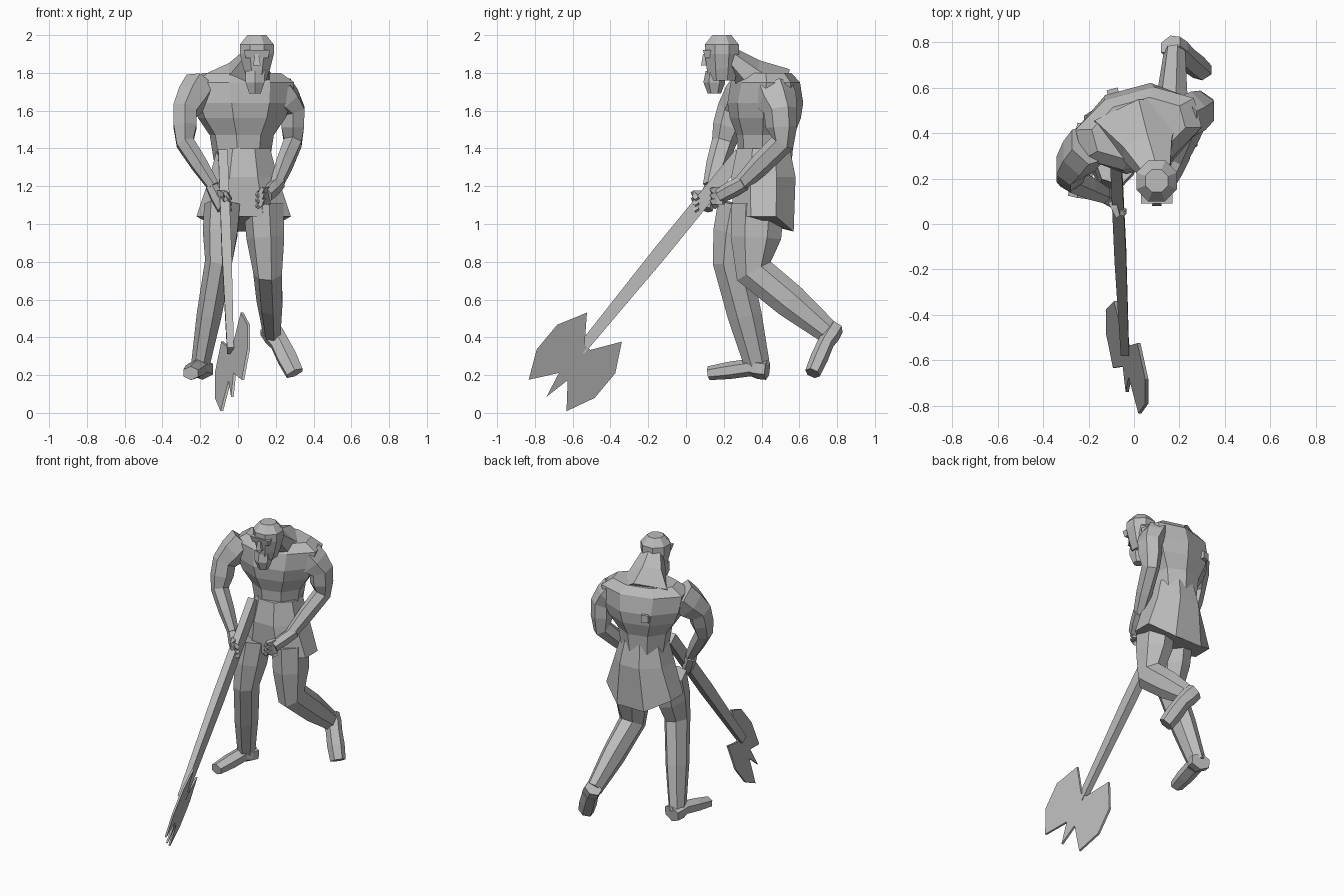
import bpy, bmesh, math
from mathutils import Vector, Matrix

default_cube = bpy.data.objects.get("Cube")
if default_cube:
    bpy.data.objects.remove(default_cube, do_unlink=True)

# One plain grey for the whole figure
grey = bpy.data.materials.new("plain grey")
grey.use_nodes = True
colour = (.5, .5, .5, 1)
grey.diffuse_color = colour
grey.node_tree.nodes["Principled BSDF"].inputs["Base Color"].default_value = colour

UP = Vector((0, 0, 1))
SIDEWAYS = Vector((1, 0, 0))
twist = math.radians(15)


def finish(bm, name):
    bmesh.ops.recalc_face_normals(bm, faces=bm.faces[:])
    mesh = bpy.data.meshes.new(name)
    bm.to_mesh(mesh)
    bm.free()
    mesh.materials.append(grey)
    obj = bpy.data.objects.new(name, mesh)
    bpy.context.collection.objects.link(obj)
    return obj


def bridge(bm, lower, upper):
    count = len(lower)
    for index in range(count):
        following = (index + 1) % count
        bm.faces.new((lower[index], lower[following], upper[following], upper[index]))


def ring(bm, centre, across, depth, sides):
    """Polygon of vertices whose flat sides touch the given half sizes."""
    grow = 1 / math.cos(math.pi / sides)
    points = []
    for index in range(sides):
        angle = math.tau * (index + .5) / sides
        offset = across * math.cos(angle) + depth * math.sin(angle)
        points.append(bm.verts.new(centre + offset * grow))
    return points


def skin(bm, loops, name):
    for lower, upper in zip(loops, loops[1:]):
        bridge(bm, lower, upper)
    bm.faces.new(loops[0])
    bm.faces.new(loops[-1])
    return finish(bm, name)


def column(name, x, y, profile, sides=8, yaw=0):
    """Upright form from (height, half width, half depth) levels."""
    bm = bmesh.new()
    across = Matrix.Rotation(yaw, 3, "Z") @ SIDEWAYS
    depth = UP.cross(across)
    loops = [ring(bm, Vector((x, y, height)), across * wide, depth * deep, sides)
             for height, wide, deep in profile]
    return skin(bm, loops, name)


def limb(name, joints, start, end, deep=1.2, bulge=1.1, sides=6):
    """Tapering form along joints, with a muscle swelling between each pair."""
    joints = [Vector(joint) for joint in joints]
    path = [joints[0]]
    for before, after in zip(joints, joints[1:]):
        path += [before.lerp(after, .5), after]
    last = len(path) - 1
    bm = bmesh.new()
    loops = []
    for index, centre in enumerate(path):
        along = (path[min(index + 1, last)] - path[max(index - 1, 0)]).normalized()
        across = (SIDEWAYS - along * along.x).normalized()
        size = start + (end - start) * index / last
        if index % 2:
            size *= bulge
        loops.append(ring(bm, centre, across * size,
                          along.cross(across) * size * deep, sides))
    return skin(bm, loops, name)


# Torso, with the heavy chest overhanging the waist
column("torso", .02, .42, [
    (1.34, .14, .13), (1.47, .16, .14), (1.56, .22, .17),
    (1.64, .25, .18), (1.75, .27, .16), (1.8, .2, .12),
], yaw=twist)

# Neck, spreading back into the shoulders
limb("neck", [(.02, .44, 1.7), (.1, .22, 1.9)], start=.2, end=.06,
     deep=.7, bulge=.85)

# Small block on the back
bm = bmesh.new()
bmesh.ops.create_cube(bm, size=.05, matrix=Matrix.Translation((-.09, .57, 1.62))
                      @ Matrix.Rotation(twist, 4, "Z"))
finish(bm, "back_block")

# Kilt, hanging lower at the back
kilt = column("kilt", .03, .41, [(1.4, .14, .14), (1.25, .18, .17), (1.04, .25, .16)])
for vertex in kilt.data.vertices:
    if vertex.co.z < 1.1 and vertex.co.y > .5:
        vertex.co.z -= .08

# Head, beard and face
column("head", .1, .19, [
    (1.76, .05, .07), (1.82, .07, .08), (1.9, .09, .09), (1.95, .09, .09),
    (2, .05, .05),
])
column("beard", .09, .15, [(1.69, .03, .03), (1.75, .05, .05), (1.81, .05, .04)], sides=6)
column("brow", .1, .12, [(1.88, .06, .02), (1.92, .07, .03)], sides=4)
column("nose", .1, .1, [(1.84, .02, .02), (1.9, .01, .01)], sides=4)

# Arms: the right swings forward, the left hangs back and bends at the elbow
limb("right_arm", [(-.2, .35, 1.73), (-.28, .25, 1.6), (-.28, .2, 1.43),
                   (-.13, .13, 1.2)], start=.08, end=.03)
limb("left_arm", [(.21, .46, 1.71), (.29, .5, 1.6), (.29, .51, 1.43),
                  (.2, .28, 1.2)], start=.08, end=.03)

# Hands with curled fingers
limb("right_hand", [(-.14, .14, 1.2), (-.08, .1, 1.08)], start=.03, end=.03)
limb("left_hand", [(.22, .31, 1.22), (.15, .18, 1.15)], start=.03, end=.03)
knuckles = {"right": Vector((-.1, .1, 1.16)), "left": Vector((.16, .2, 1.18))}
for hand, knuckle in knuckles.items():
    inward = SIDEWAYS * math.copysign(.03, -knuckle.x)
    for finger in range(3):
        root = knuckle - UP * finger * .03
        bend = root + inward + Vector((0, -.06, 0))
        tip = bend + inward + Vector((0, .02, -.03))
        limb(f"{hand}_finger_{finger}", [root, bend, tip], start=.014, end=.01, sides=4)

# Legs: the right stands in front, the left trails with the heel lifted
limb("right_leg", [(-.08, .3, 1.1), (-.1, .24, .8), (-.2, .38, .24)],
     start=.09, end=.045, deep=1.35, sides=7)
limb("right_foot", [(-.19, .43, .23), (-.21, .34, .24), (-.25, .12, .21)],
     start=.06, end=.04, deep=.8)
limb("left_leg", [(.14, .38, 1.1), (.16, .36, .75), (.18, .75, .43)],
     start=.1, end=.045, deep=1.3, sides=7)
limb("left_foot", [(.16, .79, .45), (.22, .74, .37), (.3, .67, .21)],
     start=.05, end=.045, deep=.8)

# Axe shaft, thickest at the grip
limb("axe_shaft", [(-.08, .29, 1.37), (-.04, -.56, .33)], start=.025, end=.018,
     deep=1.5, bulge=1.2, sides=4)

# Axe head: half an outline as (along the shaft, out from it), mirrored about the spike
half = [(-.06, .02), (-.2, .12), (-.05, .2), (.12, .2), (.27, .13), (.14, .03)]
outline = half + [(.28, 0)] + [(along, -out) for along, out in reversed(half)]
centre = Vector((-.03, -.56, .3))
down_shaft = Vector((0, -.64, -.77))
outward = SIDEWAYS.cross(down_shaft) * -1 + SIDEWAYS * .43
thickness = SIDEWAYS * .007
bm = bmesh.new()
faces = []
for side in (-1, 1):
    faces.append([bm.verts.new(centre + down_shaft * along + outward * out + thickness * side)
                  for along, out in outline])
    bm.faces.new(faces[-1])
bridge(bm, *faces)
finish(bm, "axe_head")
